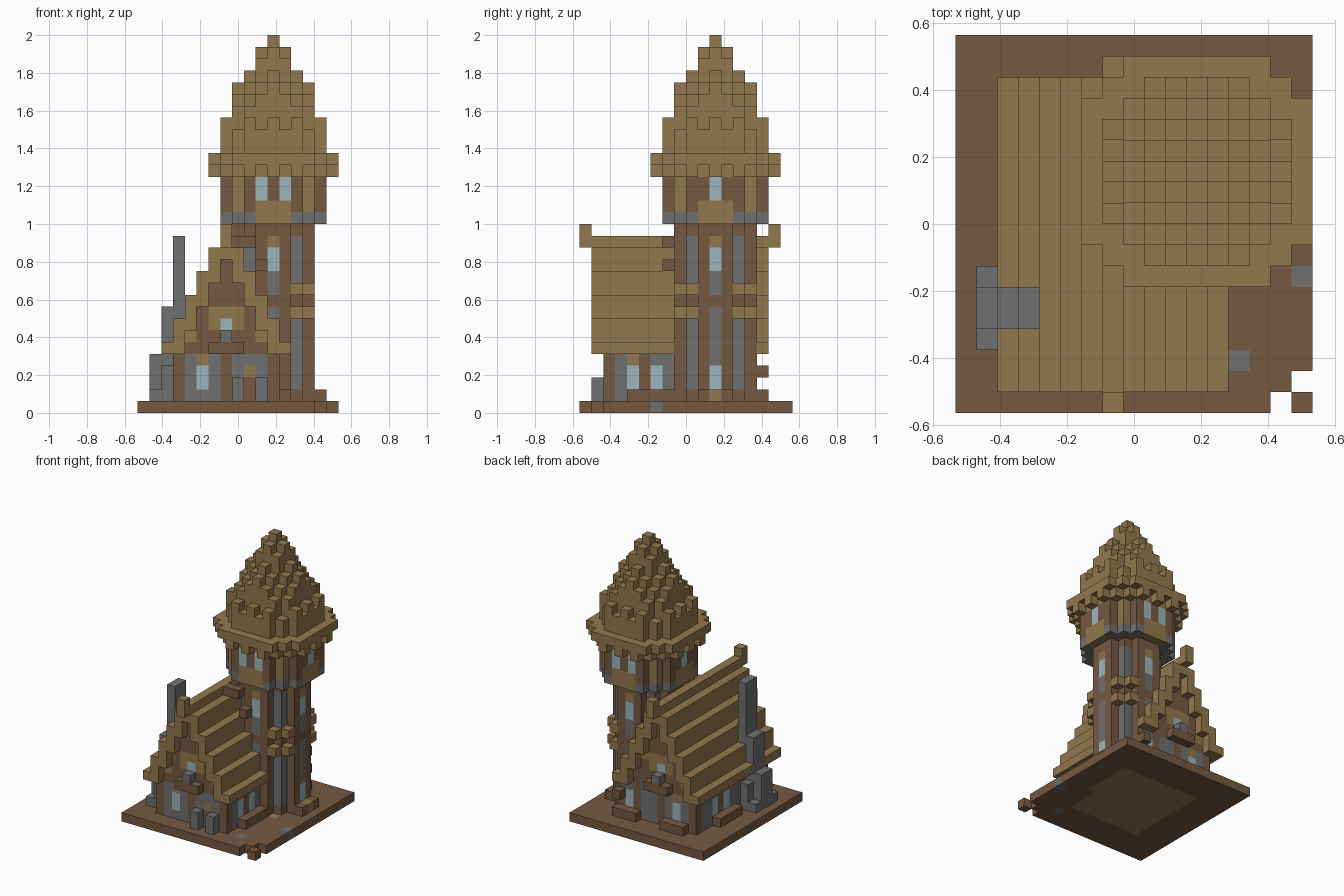
import bpy, bmesh
from mathutils import Vector

if "Cube" in bpy.data.objects:
    bpy.data.objects.remove(bpy.data.objects["Cube"], do_unlink=True)

UNIT = 2 / 32
ORIGIN = Vector((-8.5, -9, 0))
COLOURS = {
    "straw": (0.290, 0.188, 0.077),
    "timber": (0.178, 0.100, 0.053),
    "stone": (0.162, 0.162, 0.162),
    "glass": (0.330, 0.470, 0.500),
}
materials = {}
for name, rgb in COLOURS.items():
    mat = bpy.data.materials.new(name)
    mat.use_nodes = True
    mat.diffuse_color = (*rgb, 1)
    shader = next(n for n in mat.node_tree.nodes if n.type == "BSDF_PRINCIPLED")
    shader.inputs["Base Color"].default_value = (*rgb, 1)
    shader.inputs["Roughness"].default_value = 0.9
    materials[name] = mat
SLOTS = list(COLOURS)

cells = {}  # block position -> (part, colour)


def span(v):
    return range(v[0], v[1] + 1) if isinstance(v, tuple) else (v,)


def box(part, colour, xs, ys, zs):
    """Fill an inclusive block range."""
    for x in span(xs):
        for y in span(ys):
            for z in span(zs):
                cells[x, y, z] = (part, colour)


# Ground slab with a broken corner, loose stones and an inner floor
box("ground", "timber", (0, 16), (0, 17), 0)
for gap in ((15, 0, 0), (16, 1, 0)):
    del cells[gap]
box("ground", "straw", (4, 12), (4, 13), 0)
box("ground", "straw", (10, 13), (8, 13), 0)
for x, y in ((13, 2), (16, 6)):
    box("ground", "stone", x, y, 0)

# House walls: stone panels between timber posts
for y in (2, 14):
    box("house_walls", "stone", (3, 11), y, (1, 4))
    for x in (3, 7, 11):
        box("house_walls", "timber", x, y, (1, 4))
    box("house_walls", "glass", 5, y, (2, 3))
    box("house_walls", "straw", 5, y, 4)
for x, windows in ((11, (4, 6)), (3, (9, 11))):
    box("house_walls", "stone", x, (3, 13), (1, 4))
    for y in windows:
        box("house_walls", "glass", x, y, (2, 3))
    box("house_walls", "straw", x, windows[0], 4)
    box("house_walls", "timber", x, sum(windows) // 2, (1, 4))

# Front door between two stone barrels
box("front_door", "timber", 9, 2, (1, 2))
box("front_door", "straw", 9, 2, 3)
for x in (8, 10):
    box("barrels", "stone", x, 1, (1, 2))

# Gables with a small window, sill and flower pot
for y, out in ((2, 1), (14, 15)):
    for d in range(-4, 5):
        box("gables", "timber", 7 + d, y, (5, 13 - 2 * abs(d)))
    box("gables", "straw", (6, 8), y, (7, 8))
    for x in (4, 10):
        box("gables", "straw", x, y, 6)
    box("gables", "glass", 7, y, 7)
    box("window_sills", "timber", (6, 8), out, 5)
    box("window_sills", "stone", 7, out, 6)

# Stepped house roof with raised ridge ends
for d in range(-5, 6):
    top = 15 - 2 * abs(d)
    low = max(5, top - 2)
    box("house_roof", "straw", 7 + d, (1, 15), (low, max(5, min(top, 14))))
for y in (0, 16):
    box("house_roof", "straw", 7, y, (14, 15))

# Chimney stepping inwards as it rises
box("chimney", "stone", 1, (3, 6), 1)
box("chimney", "stone", 2, (3, 6), (1, 3))
for x, top in ((1, 4), (2, 8), (3, 14)):
    box("chimney", "stone", x, (4, 5), (1, top))

# Planters below the windows
box("planters", "timber", 12, (4, 7), 1)
box("planters", "timber", 2, (8, 11), 1)
box("planters", "timber", (4, 6), 15, 1)
box("planters", "timber", 15, (10, 12), 1)
box("planters", "straw", 15, 11, 1)
box("planters", "timber", (10, 12), 15, 1)


def disc(radius, reach):
    """Offsets of a round-cornered layer."""
    r = range(-radius, radius + 1)
    return [(dx, dy) for dx in r for dy in r if abs(dx) + abs(dy) <= reach]


def column(part, dx, dy, zs, colour):
    box(part, colour, 11 + dx, 11 + dy, zs)


# Tower shaft: timber ribs, stone corners, windows in the middle of each side
for dx, dy in disc(3, 4):
    column("tower_shaft", dx, dy, (1, 15), "timber")
    far, near = max(abs(dx), abs(dy)), min(abs(dx), abs(dy))
    if (far, near) == (2, 2):
        column("tower_shaft", dx, dy, (2, 7), "stone")
        column("tower_shaft", dx, dy, (11, 14), "stone")
    if (far, near) == (3, 0):
        for zs, colour in ((1, "straw"), ((2, 3), "glass"), ((4, 8), "stone"),
                           ((10, 11), "stone"), ((12, 13), "glass"), (14, "straw")):
            column("tower_shaft", dx, dy, zs, colour)

# Straw bands bulging at the tower corners
for dx, dy in disc(3, 5):
    if min(abs(dx), abs(dy)) == 2:
        for z in (8, 10):
            column("tower_bands", dx, dy, z, "straw")

# Timber pegs on the tower
box("tower_pegs", "timber", 10, 7, 12)
box("tower_pegs", "timber", (8, 9), 7, 14)
box("tower_pegs", "timber", 12, 15, 3)

# Gallery: flared storey with paired windows front and back, single at the sides
for dx, dy in disc(4, 6):
    near = min(abs(dx), abs(dy))
    column("gallery", dx, dy, (16, 19), "timber")
    column("gallery", dx, dy, 16, "straw" if near <= 1 else "stone")
    if near == 3:
        column("gallery", dx, dy, (17, 19), "straw")
    elif near <= 1:
        column("gallery", dx, dy, 17, "straw")
    if (abs(dy) == 4 and abs(dx) == 1) or (abs(dx) == 4 and dy == 0):
        column("gallery", dx, dy, (18, 19), "glass")

# Spire brim with a toothed underside
for dx, dy in disc(5, 8):
    column("spire_brim", dx, dy, 21, "straw")
    outer = max(abs(dx), abs(dy)) == 5 or abs(dx) + abs(dy) >= 7
    if not outer or (dx + dy) % 2:
        column("spire_brim", dx, dy, 20, "straw")

# Shaggy spire: one height per ring of columns, by distance from the axis
HEIGHTS = [[32], [31, 30], [29, 28, 27], [28, 27, 26, 24], [25, 24, 25]]
for dx, dy in disc(4, 6):
    far, near = max(abs(dx), abs(dy)), min(abs(dx), abs(dy))
    column("spire", dx, dy, (22, HEIGHTS[far][near] - 1), "straw")

# Turn the outer faces of all blocks into one mesh per part
SIDES = []
for axis in range(3):
    for sign in (-1, 1):
        n, u = Vector((0, 0, 0)), Vector((0, 0, 0))
        n[axis], u[(axis + 1) % 3] = sign, 1
        SIDES.append((n, u, n.cross(u)))

for part in dict.fromkeys(p for p, c in cells.values()):
    bm = bmesh.new()
    corners = {}
    for pos, (owner, colour) in cells.items():
        if owner != part:
            continue
        centre = Vector(pos) + Vector((0.5, 0.5, 0.5))
        for n, u, v in SIDES:
            if tuple(int(a + b) for a, b in zip(pos, n)) in cells:
                continue
            loop = []
            for a, b in ((-1, -1), (1, -1), (1, 1), (-1, 1)):
                p = centre + (n + a * u + b * v) / 2
                key = tuple(round(c) for c in p)
                if key not in corners:
                    corners[key] = bm.verts.new((p + ORIGIN) * UNIT)
                loop.append(corners[key])
            bm.faces.new(loop).material_index = SLOTS.index(colour)
    mesh = bpy.data.meshes.new(part)
    bm.to_mesh(mesh)
    bm.free()
    for name in SLOTS:
        mesh.materials.append(materials[name])
    bpy.context.collection.objects.link(bpy.data.objects.new(part, mesh))
